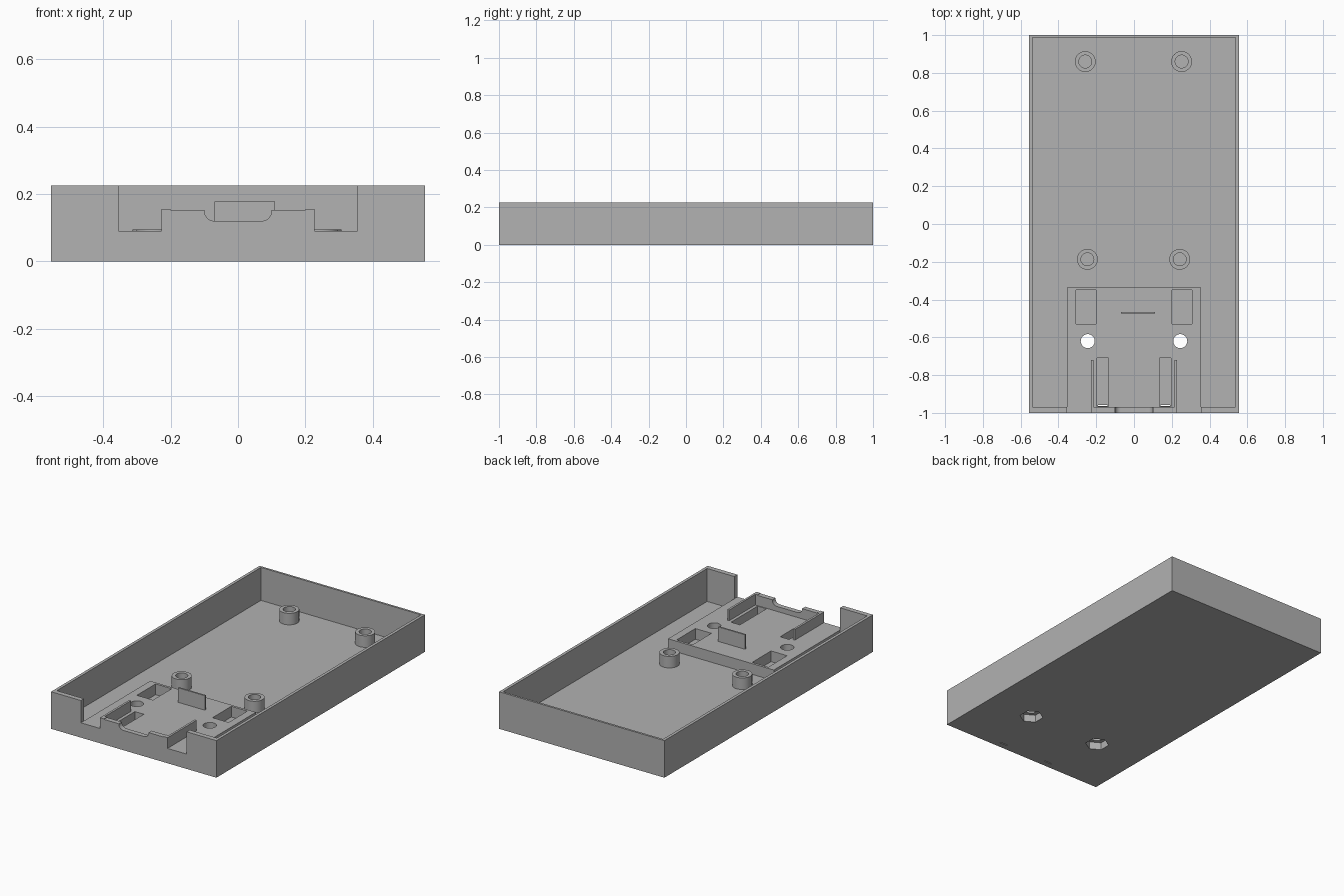
import bpy
import bmesh
import math
from mathutils import Matrix

cube = bpy.data.objects.get("Cube")
if cube:
    bpy.data.objects.remove(cube, do_unlink=True)

GREY = (0.445, 0.445, 0.445, 1)
grey = bpy.data.materials.new("plain_grey")
grey.use_nodes = True
grey.diffuse_color = GREY
grey.node_tree.nodes["Principled BSDF"].inputs["Base Color"].default_value = GREY

FLOOR, DECK, TOP, OVER = 0.025, 0.09, 0.225, 0.3
WALL_X, WALL_FRONT, WALL_BACK = 0.537, -0.97, 0.987
DECK_X, DECK_BACK = 0.355, -0.335


def make(name, bm):
    bmesh.ops.recalc_face_normals(bm, faces=bm.faces)
    mesh = bpy.data.meshes.new(name)
    bm.to_mesh(mesh)
    bm.free()
    mesh.materials.append(grey)
    obj = bpy.data.objects.new(name, mesh)
    bpy.context.collection.objects.link(obj)
    return obj


def prism(name, points, offset):
    """Extrude a closed outline of 3D points by an offset vector."""
    bm = bmesh.new()
    face = bm.faces.new([bm.verts.new(p) for p in points])
    new = bmesh.ops.extrude_face_region(bm, geom=[face], use_keep_orig=True)["geom"]
    bmesh.ops.translate(bm, vec=offset,
                        verts=[v for v in new if isinstance(v, bmesh.types.BMVert)])
    return make(name, bm)


def box(name, x, y, z):
    outline = [(x[0], y[0], z[0]), (x[1], y[0], z[0]), (x[1], y[1], z[0]), (x[0], y[1], z[0])]
    return prism(name, outline, (0, 0, z[1] - z[0]))


def cylinder(name, radius, sides, x, y, z):
    bm = bmesh.new()
    bmesh.ops.create_cone(bm, cap_ends=True, segments=sides, radius1=radius, radius2=radius,
                          depth=z[1] - z[0], matrix=Matrix.Translation((x, y, (z[0] + z[1]) / 2)))
    return make(name, bm)


def smooth(obj):
    bpy.ops.object.select_all(action="DESELECT")
    obj.select_set(True)
    bpy.context.view_layer.objects.active = obj
    bpy.ops.object.shade_smooth_by_angle(angle=math.radians(30))


def cut(target, cutter):
    cutter.hide_render = True
    mod = target.modifiers.new("cut", "BOOLEAN")
    mod.operation, mod.solver, mod.object = "DIFFERENCE", "EXACT", cutter
    bpy.context.view_layer.objects.active = target
    bpy.ops.object.modifier_apply(modifier=mod.name)
    bpy.data.objects.remove(cutter, do_unlink=True)


# Tray body, hollowed around a raised connector deck
tray = box("tray", (-0.555, 0.555), (-1, 1), (0, TOP))
cavity = [(-WALL_X, WALL_FRONT), (-DECK_X, WALL_FRONT), (-DECK_X, DECK_BACK),
          (DECK_X, DECK_BACK), (DECK_X, WALL_FRONT), (WALL_X, WALL_FRONT),
          (WALL_X, WALL_BACK), (-WALL_X, WALL_BACK)]
cut(tray, prism("cavity_cutter", [(x, y, FLOOR) for x, y in cavity], (0, 0, OVER)))
cut(tray, box("deck_cutter", (-0.4, 0.4), (WALL_FRONT, -0.25), (DECK, OVER)))

# Front opening with a low sill and a rounded dip in the middle
dip = [(0.07 + 0.03 * math.cos(a), 0.15 - 0.03 * math.sin(a))
       for a in [i * math.pi / 16 for i in range(9)]]
half = [(DECK_X, OVER), (DECK_X, DECK), (0.227, DECK), (0.227, 0.155),
        (0.2, 0.155), (0.2, 0.152), (0.1, 0.152)] + dip
outline = half + [(-x, z) for x, z in reversed(half)]
cut(tray, prism("opening_cutter", [(x, -1.1, z) for x, z in outline], (0, 0.14, 0)))

for side in (-1, 1):
    def span(a, b):
        return sorted((side * a, side * b))

    # Deck pockets, clip slots, screw holes and nut recesses
    cut(tray, box("pocket_cutter", span(0.2, 0.308), (-0.53, -0.35), (FLOOR, OVER)))
    cut(tray, box("slot_cutter", span(0.135, 0.195), (-0.965, -0.71), (FLOOR, 0.12)))
    cut(tray, box("slit_cutter", span(0.14, 0.19), (-0.963, -0.957), (-0.1, 0.1)))
    cut(tray, cylinder("hole_cutter", 0.037, 40, side * 0.245, -0.62, (-0.1, OVER)))
    cut(tray, cylinder("nut_cutter", 0.067, 6, side * 0.245, -0.62, (-0.1, 0.045)))

    # Side guide beside each slot
    box("left_guide" if side > 0 else "right_guide", span(0.214, 0.227),
        (WALL_FRONT, -0.72), (DECK - 0.01, 0.155))
smooth(tray)

# Upright stop plate on the deck
box("stop_plate", (-0.07, 0.11), (-0.475, -0.465), (DECK - 0.01, 0.178))


# Hollow mounting posts
def post(name, x, y):
    bm = bmesh.new()
    ring = [bm.verts.new((r, 0, z)) for r, z in
            [(0.055, 0.015), (0.055, 0.095), (0.034, 0.095), (0.034, 0.015)]]
    edges = [bm.edges.new((ring[i], ring[(i + 1) % 4])) for i in range(4)]
    bmesh.ops.spin(bm, geom=ring + edges, cent=(0, 0, 0), axis=(0, 0, 1),
                   angle=math.tau, steps=40)
    bmesh.ops.remove_doubles(bm, verts=bm.verts, dist=0.0001)
    bmesh.ops.translate(bm, vec=(x, y, 0), verts=bm.verts)
    smooth(make(name, bm))


post("back_right_post", -0.258, 0.86)
post("back_left_post", 0.252, 0.86)
post("middle_right_post", -0.247, -0.187)
post("middle_left_post", 0.242, -0.187)
